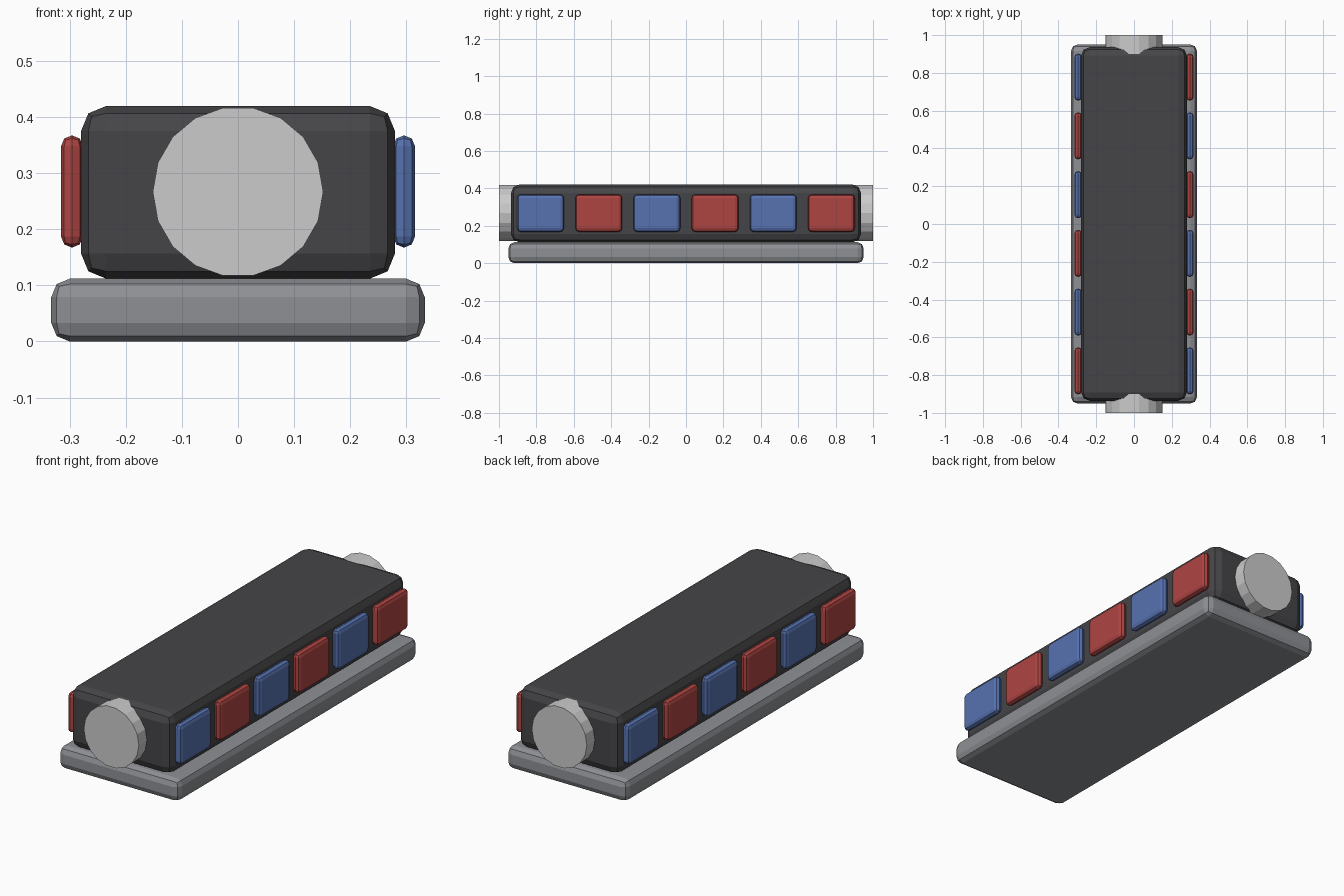
import bpy, bmesh, math
from mathutils import Matrix

if "Cube" in bpy.data.objects:
    bpy.data.objects.remove(bpy.data.objects["Cube"])


def material(name, rgb):
    m = bpy.data.materials.new(name)
    m.diffuse_color = (*rgb, 1)
    m.use_nodes = True
    m.node_tree.nodes["Principled BSDF"].inputs["Base Color"].default_value = m.diffuse_color
    return m


def finish(name, bm, mat=None):
    me = bpy.data.meshes.new(name)
    bm.to_mesh(me)
    bm.free()
    ob = bpy.data.objects.new(name, me)
    bpy.context.collection.objects.link(ob)
    if mat:
        me.materials.append(mat)
    return ob


def bevel_box(name, centre, size, bevel, mat):
    bm = bmesh.new()
    bmesh.ops.create_cube(bm, size=1, matrix=Matrix.Translation(centre) @ Matrix.Diagonal((*size, 1)))
    ob = finish(name, bm, mat)
    mod = ob.modifiers.new("bevel", 'BEVEL')
    mod.width = bevel
    mod.segments = 2
    return ob


dark = material("dark_grey", (0.06, 0.06, 0.065))
grey = material("mid_grey", (0.27, 0.28, 0.30))
red = material("red", (0.43, 0.06, 0.055))
blue = material("blue", (0.095, 0.17, 0.44))

# base slab and main housing
bevel_box("base", (0, 0, 0.056), (0.666, 1.90, 0.112), 0.033, grey)
bevel_box("housing", (0, 0, 0.266), (0.56, 1.872, 0.308), 0.045, dark)

# eighteen-sided end cap at each end, facing outwards
for name, side in (("front_end_cap", -1), ("back_end_cap", 1)):
    bm = bmesh.new()
    ring = [bm.verts.new((0.152 * math.cos(math.radians(20 * i)), side * 0.8,
                          0.267 + 0.152 * math.sin(math.radians(20 * i)))) for i in range(18)]
    face = bm.faces.new(ring)
    ext = bmesh.ops.extrude_face_region(bm, geom=[face], use_keep_orig=True)
    moved = [g for g in ext["geom"] if isinstance(g, bmesh.types.BMVert)]
    bmesh.ops.translate(bm, verts=moved, vec=(0, side * 0.2, 0))
    bmesh.ops.recalc_face_normals(bm, faces=bm.faces)
    finish(name, bm)

# alternating light panels, colours swapped between the two sides
for label, side in (("right", 1), ("left", -1)):
    for i in range(6):
        mat = blue if (i % 2 == 0) == (side == 1) else red
        bevel_box(f"{label}_light_{i + 1}", (side * 0.296, -0.7775 + 0.311 * i, 0.2675),
                  (0.039, 0.25, 0.20), 0.0193, mat)
